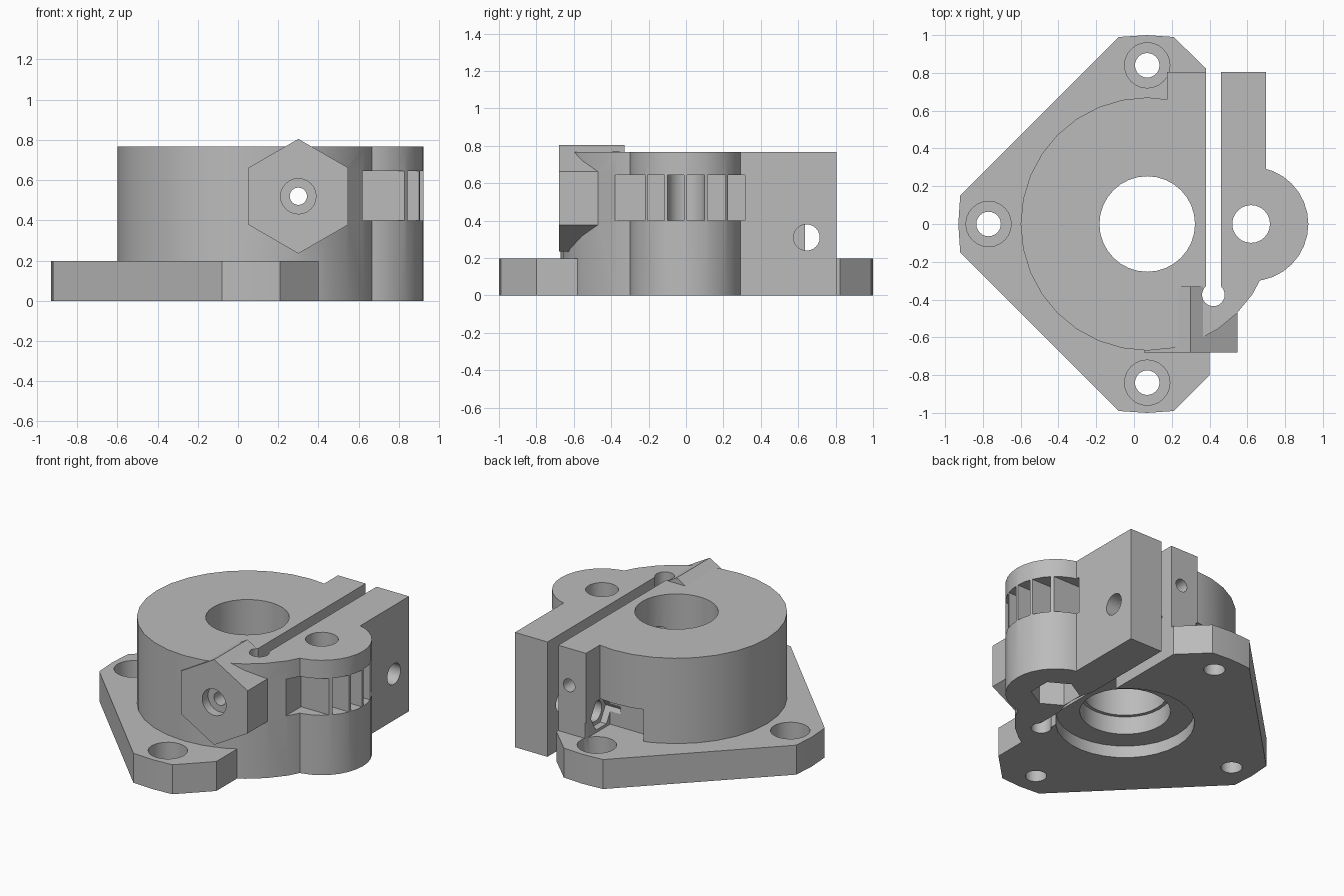
import bpy, bmesh, math
from mathutils import Matrix

if "Cube" in bpy.data.objects:
    bpy.data.objects.remove(bpy.data.objects["Cube"])

grey = bpy.data.materials.new("grey plastic")
grey.diffuse_color = (0.5, 0.5, 0.5, 1)
grey.use_nodes = True
grey.node_tree.nodes["Principled BSDF"].inputs["Base Color"].default_value = grey.diffuse_color


def to_object(name, bm):
    bmesh.ops.recalc_face_normals(bm, faces=bm.faces)
    me = bpy.data.meshes.new(name)
    bm.to_mesh(me)
    bm.free()
    ob = bpy.data.objects.new(name, me)
    bpy.context.collection.objects.link(ob)
    me.materials.append(grey)
    return ob


def prism(name, pts, z0, z1):
    bm = bmesh.new()
    f = bm.faces.new([bm.verts.new((x, y, z0)) for x, y in pts])
    top = bmesh.ops.extrude_face_region(bm, geom=[f])["geom"]
    bmesh.ops.translate(bm, vec=(0, 0, z1 - z0),
                        verts=[v for v in top if isinstance(v, bmesh.types.BMVert)])
    return to_object(name, bm)


def box(name, x0, x1, y0, y1, z0, z1):
    return prism(name, [(x0, y0), (x1, y0), (x1, y1), (x0, y1)], z0, z1)


def rod(name, centre, r, a, b, axis="z", n=32, turn=0.0):
    """Cylinder from a to b along an axis; centre holds the other two coordinates."""
    u, v = centre
    place = {"z": (u, v, (a + b) / 2), "y": (u, (a + b) / 2, v), "x": ((a + b) / 2, u, v)}[axis]
    rot = {"z": Matrix(), "y": Matrix.Rotation(math.pi / 2, 4, "X"),
           "x": Matrix.Rotation(math.pi / 2, 4, "Y")}[axis]
    bm = bmesh.new()
    m = Matrix.Translation(place) @ rot @ Matrix.Rotation(turn, 4, "Z")
    bmesh.ops.create_cone(bm, cap_ends=True, segments=n, radius1=r, radius2=r,
                          depth=b - a, matrix=m)
    return to_object(name, bm)


def combine(target, other, op):
    mod = target.modifiers.new(op, "BOOLEAN")
    mod.operation, mod.solver, mod.object = op, "EXACT", other
    bpy.context.view_layer.objects.active = target
    bpy.ops.object.modifier_apply(modifier=mod.name)
    bpy.data.objects.remove(other)


H = 0.767
CX = 0.07      # main bore centre
LX = 0.62      # side lobe centre

# Mounting flange
bracket = prism("clamp_bracket", [
    (0.4, 0.805), (0.21, 0.99), (0.07, 1.0), (-0.08, 0.99), (-0.92, 0.15), (-0.93, 0),
    (-0.92, -0.15), (-0.08, -0.99), (0.07, -1.0), (0.21, -0.99), (0.4, -0.8)], 0, 0.197)

# Round body, side lobe, clamp arms and hexagonal boss
for part in (rod("body", (CX, 0), 0.67, 0, H),
             rod("lobe", (LX, 0), 0.303, 0, H),
             box("inner_arm", 0.175, 0.42, 0.3, 0.805, 0.1, H),
             box("outer_arm", 0.44, 0.7, 0.1, 0.805, 0, H),
             rod("hex_boss", (0.3, 0.52), 0.285, -0.68, -0.33, "y", 6)):
    combine(bracket, part, "UNION")

cutters = [
    # Clamp slot with round end
    box("slot", 0.38, 0.46, -0.375, 1.2, -0.1, 1),
    rod("slot_end", (0.42, -0.375), 0.06, -0.1, 1, n=24),
    # Stepped main bore
    rod("bore", (CX, 0), 0.253, -0.1, 1),
    rod("bore_step", (CX, 0), 0.275, -0.1, 0.2),
    rod("bearing_seat", (CX, 0), 0.42, -0.1, 0.08),
    # Lobe screw hole and nut socket
    rod("lobe_hole", (LX, 0), 0.1, -0.1, 1, n=24),
    rod("lobe_nut", (LX, 0), 0.15, -0.1, 0.16, n=6),
    # Long hole through the hexagonal boss
    rod("boss_hole", (0.3, 0.52), 0.043, -1, 1, "y", 24),
    rod("boss_recess", (0.3, 0.52), 0.088, -1, -0.62, "y", 24),
    # Clamp screw clearance, hole and nut socket
    box("screw_clearance", -0.13, 0.175, 0.55, 0.9, 0.197, 0.41),
    rod("clamp_hole", (0.645, 0.31), 0.07, 0.1, 1, "x", 24),
    rod("clamp_nut", (0.645, 0.31), 0.11, 0.1, 0.22, "x", 6),
]
# Flange screw holes
for x, y in ((CX, 0.84), (CX, -0.84), (-0.77, 0)):
    cutters += [rod("screw_hole", (x, y), 0.065, -0.1, 0.3, n=24),
                rod("screw_recess", (x, y), 0.12, 0.08, 0.3, n=24)]
# Side windows, leaving thin ribs between them
for y0, y1 in ((-0.5, -0.22), (-0.205, -0.115), (-0.1, -0.01),
               (0.005, 0.1), (0.115, 0.21), (0.225, 0.315)):
    cutters.append(box("window", LX, 1.1, y0, y1, 0.4, 0.645))
for c in cutters:
    combine(bracket, c, "DIFFERENCE")

# Single grey finish, smooth curves with sharp edges
bracket.data.materials.clear()
bracket.data.materials.append(grey)
for p in bracket.data.polygons:
    p.material_index = 0
bpy.ops.object.select_all(action="DESELECT")
bracket.select_set(True)
bpy.context.view_layer.objects.active = bracket
bpy.ops.object.shade_smooth_by_angle(angle=math.radians(25))
